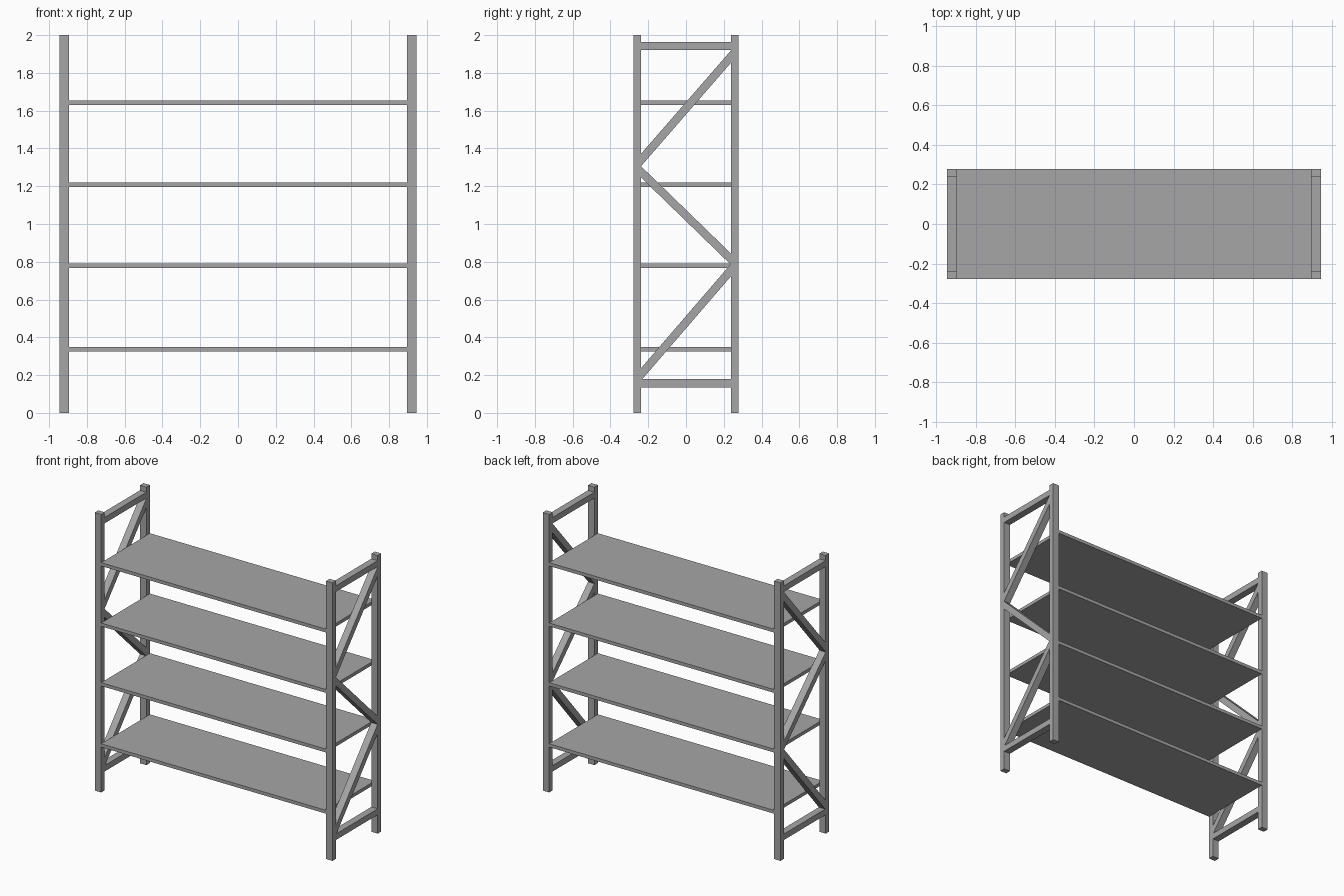
import bpy
import bmesh

default = bpy.data.objects.get("Cube")
if default:
    bpy.data.objects.remove(default, do_unlink=True)

# Single painted-metal colour
GREY = (0.38, 0.38, 0.385, 1)
metal = bpy.data.materials.new("grey_metal")
metal.use_nodes = True
metal.diffuse_color = GREY
metal.node_tree.nodes["Principled BSDF"].inputs["Base Color"].default_value = GREY

# Main dimensions
OUT_X, IN_X = 0.946, 0.895
OUT_Y, IN_Y = 0.277, 0.237
BAR = 0.043
SHELF = 0.024


def side_bar(name, x0, x1, profile):
    """Extrude a y-z outline from x0 to x1."""
    bm = bmesh.new()
    face = bm.faces.new([bm.verts.new((x0, y, z)) for y, z in profile])
    grown = bmesh.ops.extrude_face_region(bm, geom=[face])["geom"]
    moved = [v for v in grown if isinstance(v, bmesh.types.BMVert)]
    bmesh.ops.translate(bm, verts=moved, vec=(x1 - x0, 0, 0))
    bmesh.ops.recalc_face_normals(bm, faces=bm.faces)
    mesh = bpy.data.meshes.new(name)
    bm.to_mesh(mesh)
    bm.free()
    mesh.materials.append(metal)
    obj = bpy.data.objects.new(name, mesh)
    bpy.context.collection.objects.link(obj)
    return obj


def box(name, x0, x1, y0, y1, z0, z1):
    return side_bar(name, x0, x1, [(y0, z0), (y1, z0), (y1, z1), (y0, z1)])


def brace(name, x0, x1, z_front, z_back):
    """Diagonal bar whose ends are cut flush against the posts."""
    slope = (z_back - z_front) / (2 * IN_Y)
    h = BAR * (1 + slope * slope) ** 0.5 / 2
    return side_bar(name, x0, x1, [(-IN_Y, z_front - h), (IN_Y, z_back - h),
                                   (IN_Y, z_back + h), (-IN_Y, z_front + h)])


# End frames: posts, cross rails and zigzag braces
for side, s in (("left", 1), ("right", -1)):
    x0, x1 = sorted((s * IN_X, s * OUT_X))
    box(f"{side}_front_post", x0, x1, -OUT_Y, -IN_Y, 0, 2)
    box(f"{side}_back_post", x0, x1, IN_Y, OUT_Y, 0, 2)
    for label, z in (("bottom", 0.157), ("top", 1.942)):
        box(f"{side}_{label}_rail", x0, x1, -IN_Y, IN_Y, z - BAR / 2, z + BAR / 2)
    for label, zf, zb in (("lower", 0.205, 0.755),
                          ("middle", 1.275, 0.815),
                          ("upper", 1.34, 1.885)):
        brace(f"{side}_{label}_brace", x0, x1, zf, zb)

# Shelves
for i, z in enumerate((0.338, 0.778, 1.207, 1.641), 1):
    box(f"shelf_{i}", -IN_X, IN_X, -OUT_Y, OUT_Y, z - SHELF / 2, z + SHELF / 2)
